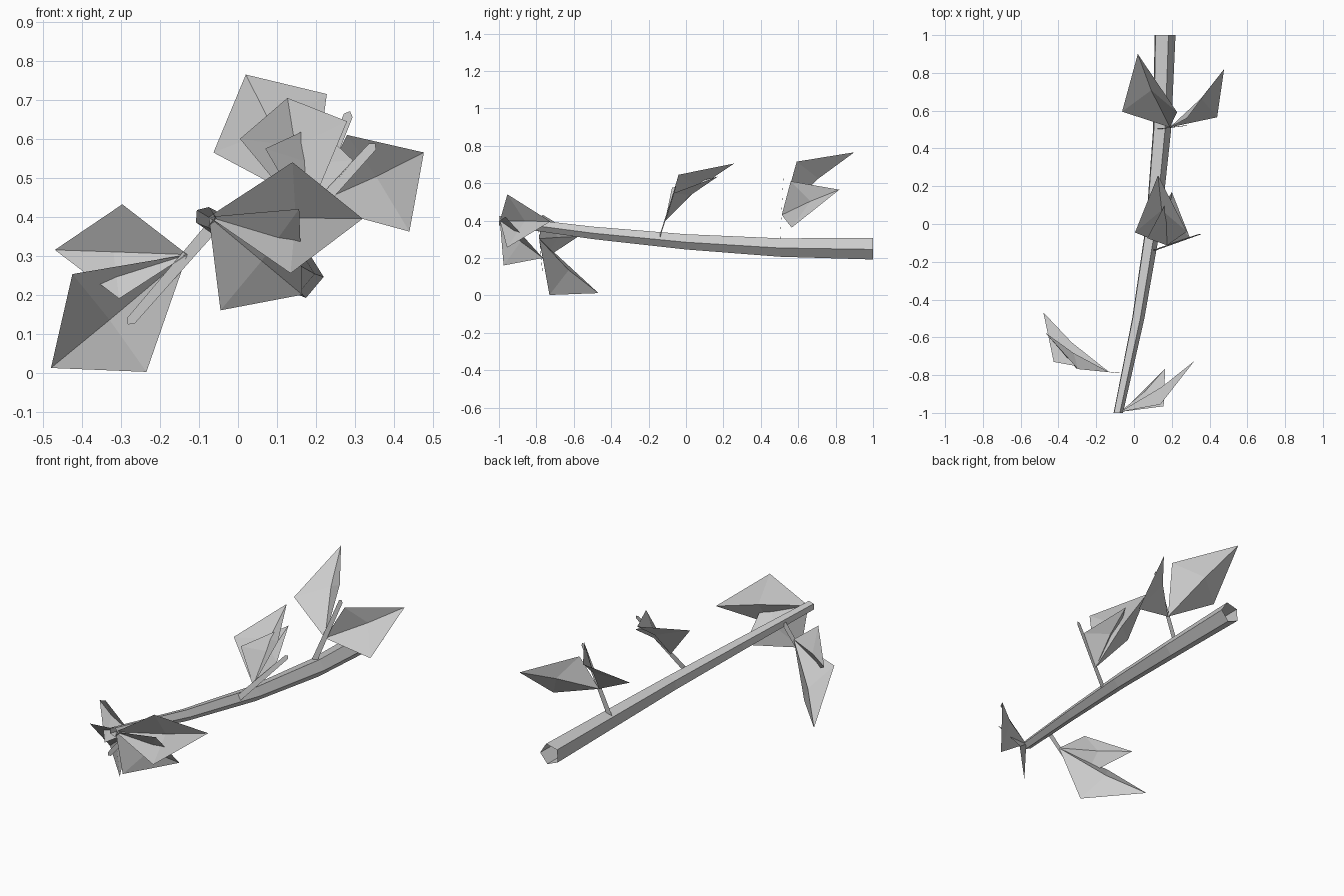
import bpy, math
from mathutils import Vector

if "Cube" in bpy.data.objects:
    bpy.data.objects.remove(bpy.data.objects["Cube"])

grey = bpy.data.materials.new("plain_grey")
grey.diffuse_color = (0.6, 0.6, 0.6, 1)
grey.use_nodes = True
grey.node_tree.nodes["Principled BSDF"].inputs["Base Color"].default_value = grey.diffuse_color


def make(name, verts, faces):
    mesh = bpy.data.meshes.new(name)
    mesh.from_pydata([tuple(v) for v in verts], [], faces)
    mesh.materials.append(grey)
    mesh.update()
    obj = bpy.data.objects.new(name, mesh)
    bpy.context.collection.objects.link(obj)
    return obj


# Main branch: open five-sided tube, tapering along a gentle bend
path = [(0.160, 1.0, 0.250, 0.060), (0.145, 0.5, 0.257, 0.052),
        (0.100, 0.0, 0.287, 0.043), (0.020, -0.5, 0.335, 0.035),
        (-0.085, -1.0, 0.400, 0.027)]
SIDES = 5
verts, faces = [], []
for i, (x, y, z, r) in enumerate(path):
    for k in range(SIDES):
        a = math.radians(-4 + 72 * k)
        verts.append((x + r * math.cos(a), y, z + r * math.sin(a)))
        if i:
            p, n = (i - 1) * SIDES, i * SIDES
            j = (k + 1) % SIDES
            faces.append((p + k, p + j, n + j, n + k))
make("main_branch", verts, faces)


# Twigs: thin flat strips facing the front
def twig(name, start, end, w0=0.016, w1=0.012):
    s, e = Vector(start), Vector(end)
    d = (e - s).normalized()
    side = d.cross(Vector((0, 1, 0))).normalized()
    make(name, [s - side * w0, s + side * w0, e + side * w1,
                e + d * 0.012, e - side * w1], [(0, 1, 2, 3, 4)])


twig("twig_low", (-0.065, -0.79, 0.375), (-0.275, -0.768, 0.133))
twig("twig_middle", (0.09, -0.145, 0.30), (0.345, -0.055, 0.58))
twig("twig_high", (0.13, 0.503, 0.29), (0.283, 0.522, 0.66))


# Leaves: kites folded along a slightly bent midrib
def leaf(name, base, left, right, tip):
    b, l, r, t = map(Vector, (base, left, right, tip))
    mid = b.lerp(t, 0.57).lerp((l + r) / 2, 0.18)
    make(name, [b, l, r, t, mid],
         [(0, 4, 1), (1, 4, 3), (0, 2, 4), (2, 3, 4)])


tip_base = (-0.075, -0.995, 0.40)
leaf("tip_leaf_side", tip_base, (0.14, -0.955, 0.54), (0.135, -0.957, 0.255), (0.32, -0.725, 0.395))
leaf("tip_leaf_down", tip_base, (0.157, -0.965, 0.42), (-0.045, -0.975, 0.16), (0.165, -0.765, 0.20))

low_base = (-0.13, -0.785, 0.303)
leaf("low_leaf_up", low_base, (-0.297, -0.768, 0.432), (-0.305, -0.765, 0.19), (-0.47, -0.575, 0.315))
leaf("low_leaf_down", low_base, (-0.425, -0.73, 0.253), (-0.235, -0.73, 0.002), (-0.48, -0.468, 0.012))

mid_base = (0.175, -0.113, 0.395)
leaf("middle_leaf_up", mid_base, (0.005, -0.045, 0.60), (0.28, -0.04, 0.645), (0.127, 0.258, 0.705))
leaf("middle_leaf_side", mid_base, (0.07, -0.075, 0.575), (0.295, -0.07, 0.545), (0.20, 0.17, 0.635))

high_base = (0.19, 0.512, 0.43)
leaf("high_leaf_up", high_base, (-0.063, 0.595, 0.565), (0.228, 0.592, 0.715), (0.02, 0.90, 0.765))
leaf("high_leaf_side", high_base, (0.28, 0.56, 0.61), (0.44, 0.565, 0.362), (0.477, 0.82, 0.565))
